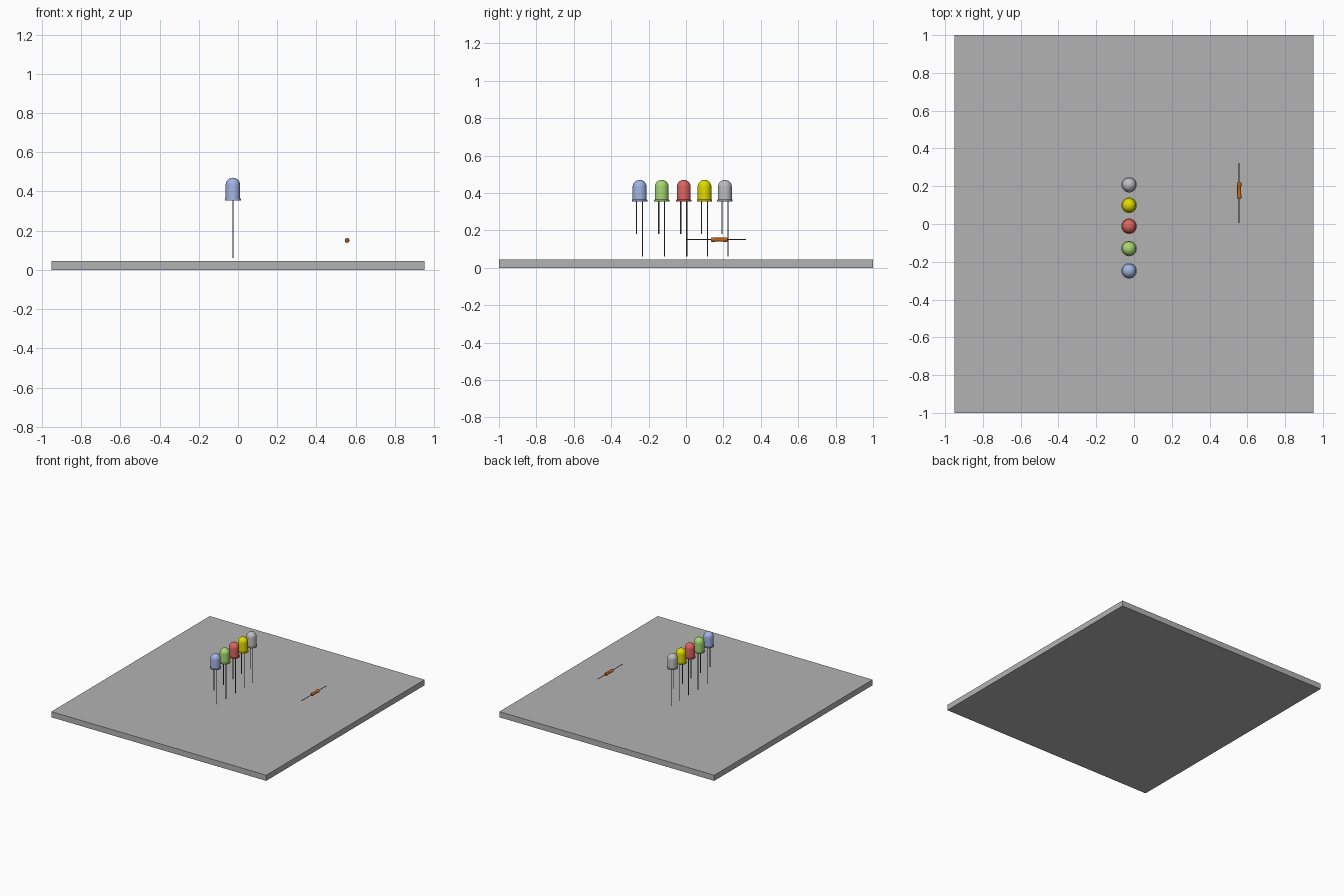
import bpy
import bmesh
import math
from mathutils import Matrix, Vector

cube = bpy.data.objects.get("Cube")
if cube:
    bpy.data.objects.remove(cube, do_unlink=True)


def make_material(name, rgb):
    mat = bpy.data.materials.new(name)
    mat.use_nodes = True
    colour = (*rgb, 1.0)
    mat.diffuse_color = colour
    mat.node_tree.nodes["Principled BSDF"].inputs["Base Color"].default_value = colour
    return mat


def add_object(name, bm, mat, smooth=True):
    bmesh.ops.recalc_face_normals(bm, faces=bm.faces)
    mesh = bpy.data.meshes.new(name)
    bm.to_mesh(mesh)
    bm.free()
    mesh.materials.append(mat)
    obj = bpy.data.objects.new(name, mesh)
    bpy.context.collection.objects.link(obj)
    if smooth:
        bpy.ops.object.select_all(action="DESELECT")
        obj.select_set(True)
        bpy.context.view_layer.objects.active = obj
        bpy.ops.object.shade_smooth_by_angle(angle=math.radians(35))
    return obj


def lathe(name, profile, location, mat, steps=32):
    """Spin (radius, height) points about the vertical axis."""
    bm = bmesh.new()
    verts = [bm.verts.new((r, 0, z)) for r, z in profile]
    edges = [bm.edges.new(pair) for pair in zip(verts, verts[1:])]
    bmesh.ops.spin(bm, geom=verts + edges, axis=(0, 0, 1), cent=(0, 0, 0),
                   angle=math.tau, steps=steps)
    bmesh.ops.remove_doubles(bm, verts=bm.verts, dist=0.0002)
    obj = add_object(name, bm, mat)
    obj.location = location
    return obj


def wire(name, start, end, mat, radius=0.003):
    """Straight round wire between two points."""
    a, b = Vector(start), Vector(end)
    turn = (b - a).to_track_quat("Z", "Y").to_matrix().to_4x4()
    bm = bmesh.new()
    bmesh.ops.create_cone(bm, cap_ends=True, segments=12, radius1=radius, radius2=radius,
                          depth=(b - a).length,
                          matrix=Matrix.Translation((a + b) / 2) @ turn)
    return add_object(name, bm, mat)


board_grey = make_material("board grey", (0.45, 0.45, 0.45))
lead_metal = make_material("lead metal", (0.13, 0.13, 0.13))
resistor_orange = make_material("resistor orange", (0.56, 0.13, 0.01))

# Base board
bm = bmesh.new()
bmesh.ops.create_cube(bm, size=1, matrix=Matrix.Translation((0, 0, 0.0225))
                      @ Matrix.Diagonal((1.9, 2, 0.045, 1)))
add_object("base_board", bm, board_grey, smooth=False)

# Lamp outline: flange, straight wall, round dome
LAMP_X, LAMP_Z, RADIUS, DOME_Z = -0.026, 0.355, 0.037, 0.078
lamp_profile = [(0, 0), (0.041, 0), (0.041, 0.008), (RADIUS, 0.010), (RADIUS, DOME_Z)]
for i in range(1, 11):
    t = i / 10 * math.pi / 2
    lamp_profile.append((RADIUS * math.cos(t), DOME_Z + RADIUS * math.sin(t)))

# Row of lamps, each with a short and a long leg
lamps = [("blue", -0.248, (0.36, 0.46, 0.76)),
         ("green", -0.130, (0.38, 0.68, 0.17)),
         ("red", -0.012, (0.72, 0.13, 0.12)),
         ("yellow", 0.099, (0.74, 0.70, 0.0)),
         ("clear", 0.208, (0.52, 0.52, 0.52))]
for name, y, rgb in lamps:
    lathe(name + "_lamp", lamp_profile, (LAMP_X, y, LAMP_Z), make_material("lamp " + name, rgb))
    for leg, offset, bottom in (("short", -0.016, 0.18), ("long", 0.016, 0.06)):
        wire(f"{name}_{leg}_leg", (LAMP_X, y + offset, bottom),
             (LAMP_X, y + offset, LAMP_Z + 0.005), lead_metal)

# Resistor: body with slightly thicker ends, and a wire through it
RES_X, RES_Z = 0.557, 0.15
half = [(0, -0.043), (0.010, -0.043), (0.012, -0.040), (0.012, -0.026), (0.0105, -0.022)]
profile = half + [(r, -z) for r, z in reversed(half)]
body = lathe("resistor_body", profile, (RES_X, 0.178, RES_Z), resistor_orange, steps=24)
body.rotation_euler.x = math.pi / 2
wire("resistor_wire", (RES_X, 0.004, RES_Z), (RES_X, 0.322, RES_Z), lead_metal, 0.0025)
